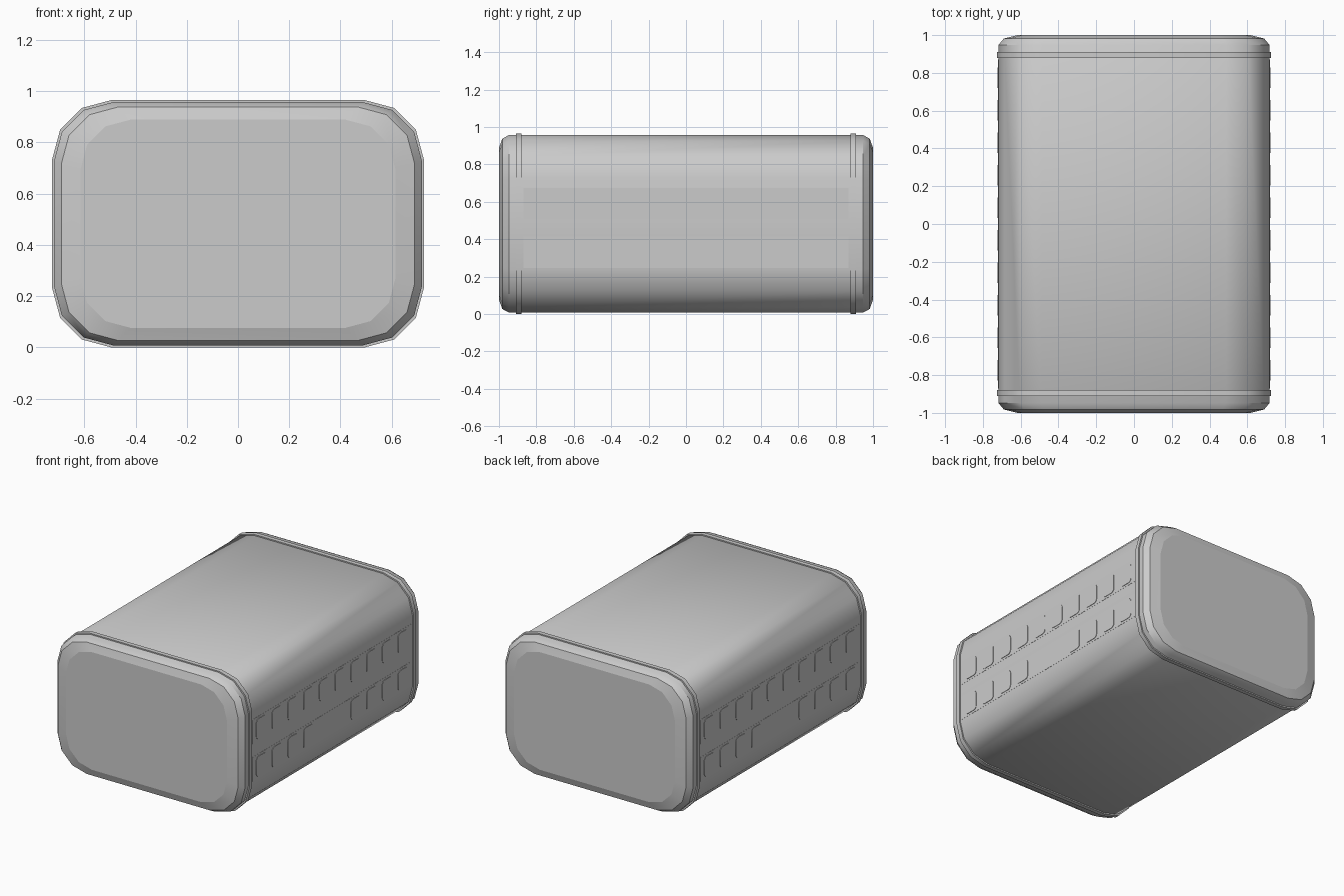
import bpy, bmesh, math

if "Cube" in bpy.data.objects:
    bpy.data.objects.remove(bpy.data.objects["Cube"])

CZ = 0.4825  # height of the pod axis

grey = bpy.data.materials.new("light_grey")
grey.diffuse_color = (0.6, 0.6, 0.6, 1)
grey.use_nodes = True
grey.node_tree.nodes["Principled BSDF"].inputs["Base Color"].default_value = grey.diffuse_color


def rounded(hx, hz, r, seg):
    """Rounded rectangle outline, seg facets per corner."""
    pts = []
    for k, (sx, sz) in enumerate([(1, 1), (-1, 1), (-1, -1), (1, -1)]):
        for i in range(seg + 1):
            a = math.pi / 2 * (k + i / seg)
            pts.append((sx * (hx - r) + r * math.cos(a), sz * (hz - r) + r * math.sin(a)))
    return pts


def finish(bm, name, angle=35):
    bmesh.ops.recalc_face_normals(bm, faces=bm.faces)
    me = bpy.data.meshes.new(name)
    bm.to_mesh(me)
    bm.free()
    ob = bpy.data.objects.new(name, me)
    bpy.context.collection.objects.link(ob)
    me.materials.append(grey)
    bpy.ops.object.select_all(action='DESELECT')
    ob.select_set(True)
    bpy.context.view_layer.objects.active = ob
    bpy.ops.object.shade_smooth_by_angle(angle=math.radians(angle))
    for p in me.polygons:  # end faces stay flat
        if len(p.vertices) > 4:
            p.use_smooth = False
    return ob


def loft(name, outline, stations):
    """Skin an outline along y; stations are (y, scale)."""
    bm = bmesh.new()
    loops = [[bm.verts.new((x * s, y, CZ + z * s)) for x, z in outline] for y, s in stations]
    n = len(outline)
    for a, b in zip(loops, loops[1:]):
        for i in range(n):
            j = (i + 1) % n
            bm.faces.new((a[i], a[j], b[j], b[i]))
    bm.faces.new(loops[0])
    bm.faces.new(loops[-1])
    return finish(bm, name)


def add_plate(bm, side, y, z, hy, hz, r, thick):
    """Thin rounded plate lying on the flat side wall."""
    out = rounded(hy, hz, r, 3)
    base = [bm.verts.new((side * 0.717, y + u, z + v)) for u, v in out]
    top = [bm.verts.new((side * (0.718 + thick), y + u, z + v)) for u, v in out]
    bm.faces.new(top)
    bm.faces.new(base)
    for i in range(len(out)):
        j = (i + 1) % len(out)
        bm.faces.new((base[i], base[j], top[j], top[i]))


# Main shell with softened ends
loft("pod_body", rounded(0.718, 0.4745, 0.23, 3),
     [(-1, 0.857), (-0.982, 0.96), (-0.947, 1), (0.947, 1), (0.982, 0.96), (1, 0.857)])

# Raised hoops near each end
for s, label in ((-1, "front"), (1, "back")):
    loft(label + "_hoop", rounded(0.725, 0.4825, 0.23, 3), [(s * 0.88, 1), (s * 0.91, 1)])

# Side bands and window rows; the lower row skips the middle two windows
for s, label in ((1, "right"), (-1, "left")):
    bands, windows = bmesh.new(), bmesh.new()
    for z, skip in ((0.59, ()), (0.33, (4, 5))):
        add_plate(bands, s, 0, z, 0.87, 0.085, 0.004, 0.001)
        for k in range(10):
            if k not in skip:
                add_plate(windows, s, (k - 4.5) * 0.172, z, 0.055, 0.07, 0.025, 0.004)
    finish(bands, label + "_bands")
    finish(windows, label + "_windows")
